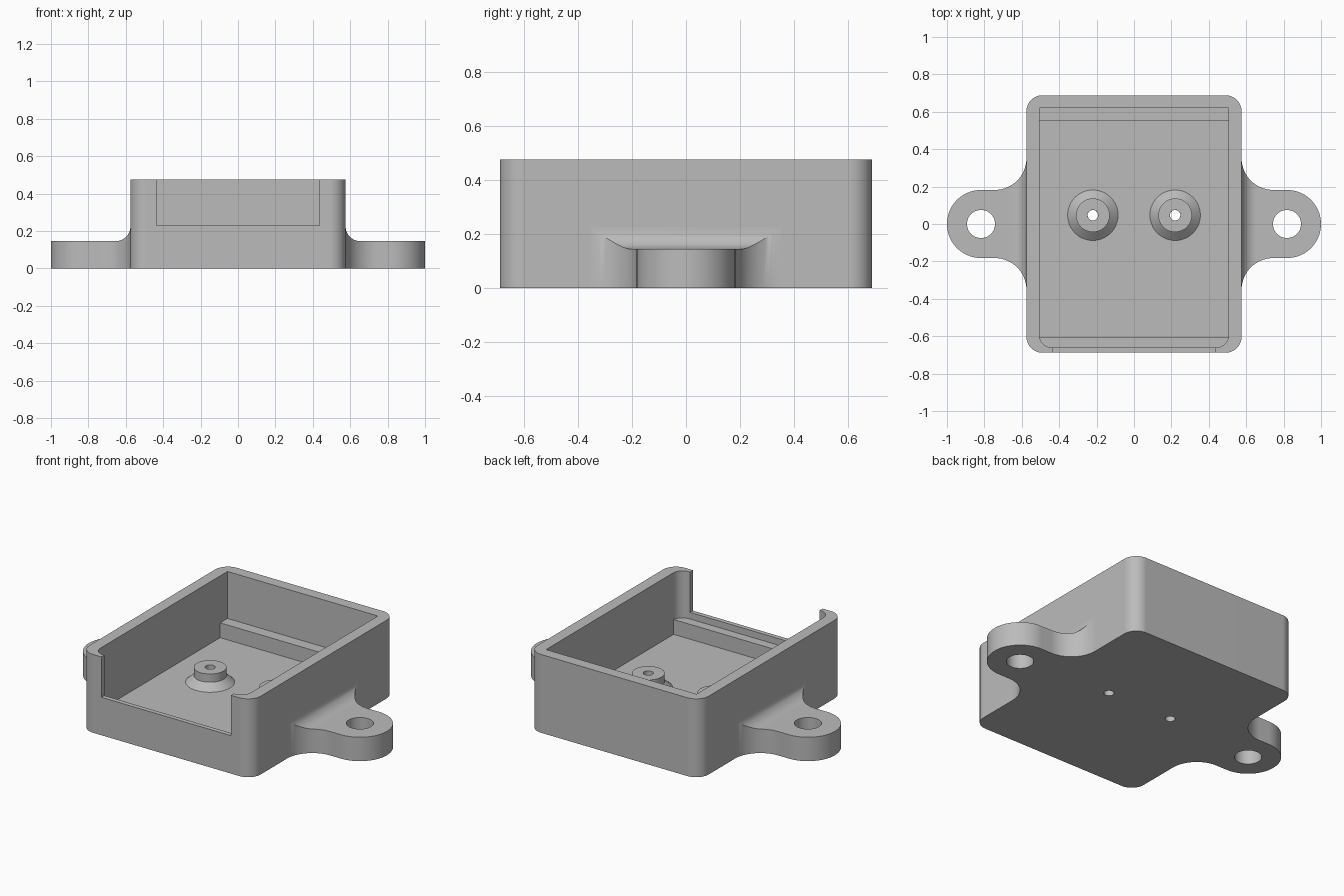
import bpy, bmesh
from math import pi, sin, cos
from mathutils import Vector, Matrix

if "Cube" in bpy.data.objects:
    bpy.data.objects.remove(bpy.data.objects["Cube"], do_unlink=True)

grey = bpy.data.materials.new("plain grey")
grey.use_nodes = True
grey.diffuse_color = (0.5, 0.5, 0.5, 1)
grey.node_tree.nodes["Principled BSDF"].inputs["Base Color"].default_value = (0.5, 0.5, 0.5, 1)


def add_object(name, bm):
    bmesh.ops.recalc_face_normals(bm, faces=bm.faces[:])
    mesh = bpy.data.meshes.new(name)
    bm.to_mesh(mesh)
    bm.free()
    mesh.materials.append(grey)
    obj = bpy.data.objects.new(name, mesh)
    bpy.context.collection.objects.link(obj)
    return obj


def arc(cx, cy, r, start, end, steps=16):
    angles = [start + (end - start) * i / steps for i in range(steps + 1)]
    return [(cx + r * cos(a), cy + r * sin(a)) for a in angles]


def rounded_rect(x, y0, y1, r_front, r_back):
    """Plan outline, symmetric in x; a zero radius gives a square corner."""
    pts = []
    for i, (sx, cy, sy, r) in enumerate([(1, y1, -1, r_back), (-1, y1, -1, r_back),
                                         (-1, y0, 1, r_front), (1, y0, 1, r_front)]):
        if r:
            pts += arc(sx * (x - r), cy + sy * r, r, i * pi / 2, (i + 1) * pi / 2)
        else:
            pts.append((sx * x, cy))
    return pts


def prism(name, pts, low, high, along_y=False):
    """Extrude an outline in z, or an xz profile along y."""
    bm = bmesh.new()
    place = (lambda p: (p[0], low, p[1])) if along_y else (lambda p: (p[0], p[1], low))
    face = bm.faces.new([bm.verts.new(place(p)) for p in pts])
    step = Vector((0, high - low, 0)) if along_y else Vector((0, 0, high - low))
    ext = bmesh.ops.extrude_face_region(bm, geom=[face])
    bmesh.ops.translate(bm, vec=step, verts=[g for g in ext["geom"] if isinstance(g, bmesh.types.BMVert)])
    return add_object(name, bm)


def activate(obj):
    bpy.ops.object.select_all(action="DESELECT")
    obj.select_set(True)
    bpy.context.view_layer.objects.active = obj


def apply(obj, mod):
    activate(obj)
    bpy.ops.object.modifier_apply(modifier=mod.name)


def combine(obj, tool, operation="DIFFERENCE"):
    mod = obj.modifiers.new("cut", "BOOLEAN")
    mod.operation, mod.solver, mod.object = operation, "EXACT", tool
    apply(obj, mod)
    bpy.data.objects.remove(tool, do_unlink=True)


def finish(obj):
    activate(obj)
    bpy.ops.object.shade_smooth_by_angle()
    mod = obj.modifiers.new("even_shading", "WEIGHTED_NORMAL")
    mod.keep_sharp = True


FLOOR, LEDGE, TOP = 0.10, 0.19, 0.475
WALL_X, BOSS_X, BOSS_Y, BORE = 0.575, 0.22, 0.047, 0.028

# Open tray: outer block, stepped cavity, front opening, screw bores
tray = prism("tray", rounded_rect(WALL_X, -0.688, 0.688, 0.085, 0.085), 0, TOP)
combine(tray, prism("cavity", rounded_rect(0.505, -0.66, 0.62, 0.065, 0), LEDGE, 0.6))
combine(tray, prism("floor_pocket", rounded_rect(0.505, -0.603, 0.55, 0, 0), FLOOR, 0.25))
combine(tray, prism("front_opening", rounded_rect(0.435, -0.8, -0.62, 0, 0), 0.23, 0.6))
for side in (-1, 1):
    combine(tray, prism("bore", arc(side * BOSS_X, BOSS_Y, BORE, 0, 2 * pi, 24)[:-1], -0.1, 0.3))
finish(tray)

# Mounting ears: flared plan outline, trimmed by a filleted side profile
TAB_X, TAB_R, FLARE, EAR_Z, FILLET = 0.818, 0.182, 0.17, 0.145, 0.08
flare_x, flare_y = WALL_X + FLARE, TAB_R + FLARE
plan = [(0.5, -flare_y)]
plan += arc(flare_x, -flare_y, FLARE, pi, pi / 2)
plan += arc(TAB_X, 0, TAB_R, -pi / 2, pi / 2, 32)
plan += arc(flare_x, flare_y, FLARE, -pi / 2, -pi)
plan += [(0.5, flare_y)]
ears = prism("mounting_ears", plan, 0, 0.3)
profile = [(WALL_X, -0.1), (1.1, -0.1), (1.1, EAR_Z)]
profile += arc(WALL_X + FILLET, EAR_Z + FILLET, FILLET, -pi / 2, -pi)
combine(ears, prism("ear_profile", profile, -0.6, 0.6, along_y=True), "INTERSECT")
combine(ears, prism("ear_hole", arc(TAB_X, 0, 0.075, 0, 2 * pi, 40)[:-1], -0.1, 0.4))
mirror = ears.modifiers.new("both_sides", "MIRROR")
mirror.use_mirror_merge = False
apply(ears, mirror)
finish(ears)

# Screw bosses: lathed cone foot with a bored collar
for side, name in ((1, "left_boss"), (-1, "right_boss")):
    bm = bmesh.new()
    ring = [(BORE, FLOOR), (0.135, FLOOR), (0.09, 0.14), (0.09, LEDGE), (BORE, LEDGE)]
    verts = [bm.verts.new((r, 0, z)) for r, z in ring]
    edges = [bm.edges.new((verts[i - 1], verts[i])) for i in range(len(verts))]
    bmesh.ops.spin(bm, geom=verts + edges, cent=(0, 0, 0), axis=(0, 0, 1), angle=2 * pi, steps=48)
    bmesh.ops.remove_doubles(bm, verts=bm.verts[:], dist=0.0001)
    bmesh.ops.transform(bm, matrix=Matrix.Translation((side * BOSS_X, BOSS_Y, 0)), verts=bm.verts[:])
    finish(add_object(name, bm))
